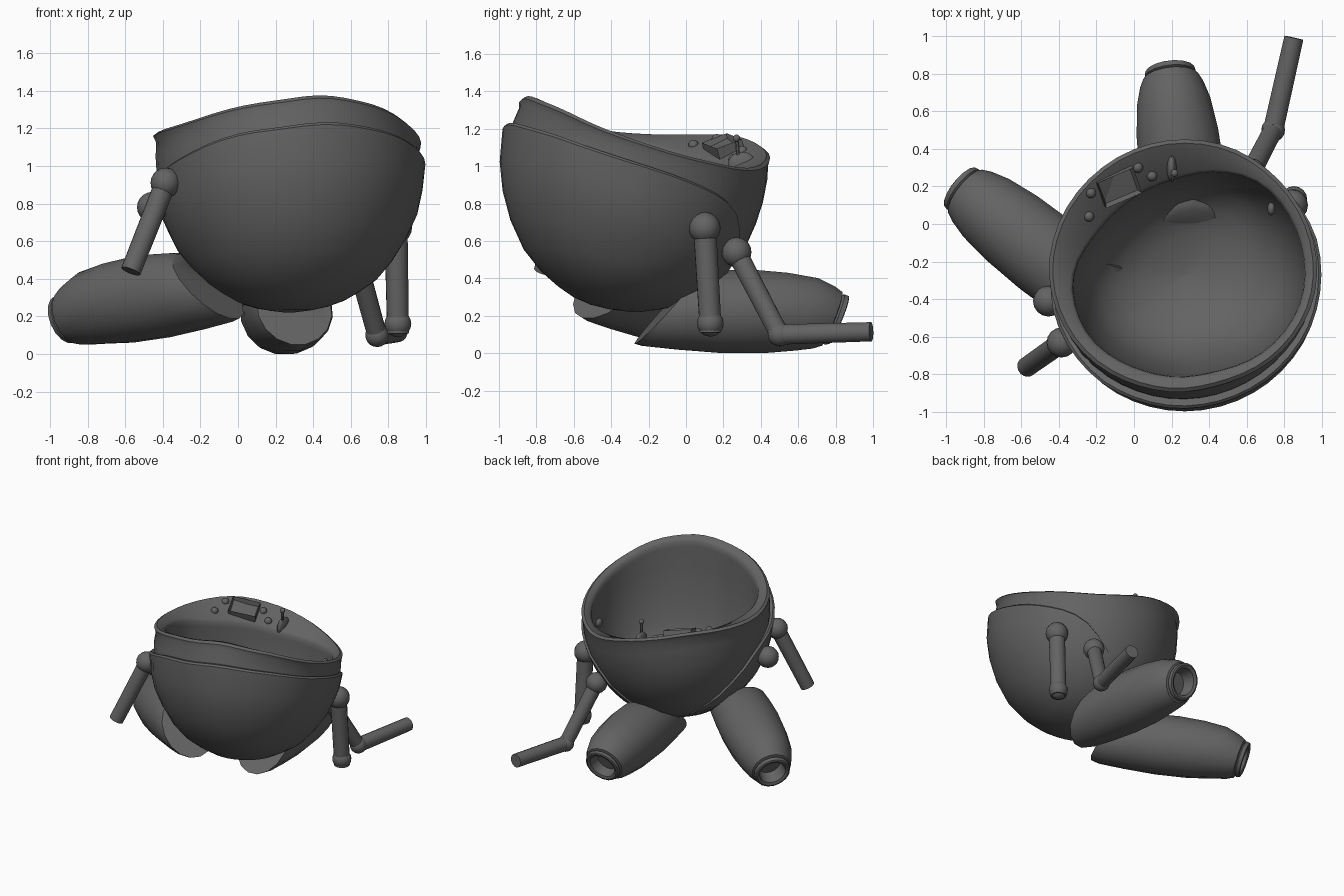
import bpy, bmesh, math
from mathutils import Vector, Euler

if "Cube" in bpy.data.objects:
    bpy.data.objects.remove(bpy.data.objects["Cube"])

CX, CY, N = 0.27, -0.27, 48

# angle, lip radius, opening radius, lip height, opening height, shell edge height
RIM = [(-72, .60, .535, 1.385, 1.365, 1.23), (-40, .645, .595, 1.32, 1.30, 1.17),
       (-10, .69, .64, 1.18, 1.16, 1.05), (20, .70, .64, 1.06, 1.03, .93),
       (50, .70, .635, .99, .97, .79), (68, .71, .585, .99, .96, .55),
       (97, .71, .505, 1.08, .99, .28), (131, .71, .49, 1.17, 1.05, .28),
       (158, .715, .52, 1.17, 1.08, .55), (180, .715, .60, 1.17, 1.14, .88),
       (212, .68, .61, 1.22, 1.20, 1.01), (245, .63, .555, 1.32, 1.29, 1.16),
       (288, .60, .535, 1.385, 1.365, 1.23)]
BOWL = [(.22, .02), (.235, .14), (.26, .24), (.30, .33), (.40, .47), (.55, .59),
        (.75, .68), (.95, .72), (1.1, .718), (1.3, .69), (1.5, .66)]
STEPS = (0, .015, .04, .08, .14, .22, .34, .5, .66, .82, 1)

GREY = bpy.data.materials.new("dark_grey")
GREY.diffuse_color = (.125, .125, .125, 1)
GREY.use_nodes = True
GREY.node_tree.nodes["Principled BSDF"].inputs["Base Color"].default_value = GREY.diffuse_color


def lerp_table(table, x):
    for a, b in zip(table, table[1:]):
        if x <= b[0]:
            t = (x - a[0]) / (b[0] - a[0])
            return [p + (q - p) * t for p, q in zip(a[1:], b[1:])]
    return list(table[-1][1:])


def rim(deg):
    samples = [lerp_table(RIM, (deg + d + 72) % 360 - 72) for d in (-9, -3, 3, 9)]
    return [sum(c) / 4 for c in zip(*samples)]


def bowl_r(z):
    return lerp_table(BOWL, z)[0]


def finish(name, bm, angle=40):
    bmesh.ops.recalc_face_normals(bm, faces=bm.faces[:])
    me = bpy.data.meshes.new(name)
    bm.to_mesh(me)
    bm.free()
    me.materials.append(GREY)
    ob = bpy.data.objects.new(name, me)
    bpy.context.collection.objects.link(ob)
    bpy.ops.object.select_all(action='DESELECT')
    ob.select_set(True)
    bpy.context.view_layer.objects.active = ob
    bpy.ops.object.shade_smooth_by_angle(angle=math.radians(angle))
    return ob


def skin(name, columns, cap_first=True, cap_last=True):
    """Join columns of points around a closed loop into one surface."""
    bm = bmesh.new()
    cols = [[bm.verts.new(p) for p in c] for c in columns]
    for a, b in zip(cols, cols[1:] + cols[:1]):
        for i in range(len(a) - 1):
            bm.faces.new((a[i], b[i], b[i + 1], a[i + 1]))
    if cap_first:
        bm.faces.new([c[0] for c in cols])
    if cap_last:
        bm.faces.new([c[-1] for c in cols])
    return finish(name, bm)


def around(profile_fn):
    cols = []
    for k in range(N):
        deg = 360 * k / N
        a = math.radians(deg)
        cols.append([(CX + r * math.cos(a), CY + r * math.sin(a), z)
                     for r, z in profile_fn(*rim(deg))])
    return cols


def hull_profile(ro, ri, zo, zi, ze):
    top = zo - .13
    tuck = .985 - .045 * max(0, min(1, (ze - .85) / .35))
    pts = []
    for s in STEPS:
        z = .23 + (top - .23) * s
        pts.append((bowl_r(z) * tuck, z))
    pts += [(ro * .6 + bowl_r(zo) * .4 * tuck, zo - .05), (ro + .01, zo - .015), (ro - .01, zo),
            (ri + .015, zi + .008), (ri, zi - .01), (ri - .003, zi - .05)]
    for k, g in ((.985, .8), (.95, .6), (.88, .4), (.78, .24), (.62, .13), (.4, .05), (.02, 0)):
        pts.append((ri * k, .29 + (zi - .29) * g))
    return pts


def shell_profile(ro, ri, zo, zi, ze):
    pts = []
    for s in STEPS:
        z = .22 + (ze - .22) * s
        pts.append((bowl_r(z) * 1.01, z))
    return pts + [(bowl_r(ze) * .99, ze + .012), (bowl_r(ze) * .93, ze)]


# Cockpit bowl with lip and dashboard, and the outer shell wrapped around its rear
skin("cockpit_hull", around(hull_profile))
skin("outer_shell", around(shell_profile), cap_last=False)


def tube(name, start, end, profile, sides, slant=(0, 0), droop=0):
    """Lathe (fraction along axis, radius) pairs about the line start-end;
    slant leans the two ends forward at the top, droop lowers the far end."""
    s, e = Vector(start), Vector(end)
    q = (e - s).to_track_quat('Z', 'Y')
    cols = []
    for k in range(sides):
        a = 2 * math.pi * (k + .5) / sides
        col = []
        for t, r in profile:
            off = q @ Vector((r * math.cos(a), r * math.sin(a), 0))
            t2 = t + off.z * (slant[0] * (1 - t) ** 2 + slant[1] * t ** 2)
            low = Vector((0, 0, -droop * max(0, (t - .8) / .2)))
            col.append(s + (e - s) * t2 + off + low)
        cols.append(col)
    return skin(name, cols)


def ball(name, loc, r, scale=(1, 1, 1)):
    bm = bmesh.new()
    bmesh.ops.create_uvsphere(bm, u_segments=16, v_segments=10, radius=r)
    for v in bm.verts:
        v.co = Vector(c * s for c, s in zip(v.co, scale)) + Vector(loc)
    return finish(name, bm)


# Twin thrusters, rear ends cut to the bowl, with nozzle collars facing slightly down
THRUST = [(0, .20), (.04, .21), (.2, .222), (.4, .23), (.62, .222), (.8, .2), (.9, .172),
          (.95, .148), (.955, .125), (.965, .138), (.99, .133), (.995, .12), (.985, .1), (.89, .085)]
tube("right_thruster", (.30, -.10, .24), (.19, .825, .20), THRUST, 16, (.9, .4), .025)
tube("left_thruster", (-.16, -.41, .36), (-.93, .20, .215), THRUST, 16, (.8, .2), .035)


# Arms: ball joints joined by tubes
def arm(name, points, r, joint_r):
    for i, (a, b) in enumerate(zip(points, points[1:])):
        ball(f"{name}_joint_{i + 1}", a, joint_r if i == 0 else r * 1.15)
        tube(f"{name}_tube_{i + 1}", a, b, [(0, r), (1, r * .95)], 16)


arm("right_upper_arm", [(.84, .10, .67), (.85, .13, .16), (.85, .13, .11)], .062, .085)
arm("right_lower_arm", [(.62, .27, .54), (.74, .50, .10), (.85, .99, .115)], .055, .08)
arm("left_upper_arm", [(-.385, -.63, .91), (-.57, -.76, .44)], .057, .08)
ball("left_lower_joint", (-.455, -.41, .78), .082)


# Dashboard controls
def dash_z(x, y):
    dx, dy = x - CX, y - CY
    ro, ri, zo, zi, ze = rim(math.degrees(math.atan2(dy, dx)))
    t = max(0, min(1, (math.hypot(dx, dy) - ri) / (ro - ri)))
    return zi + (zo - zi) * t


TILT = Euler((.35, .15, .40)).to_matrix().to_4x4()


def box(name, loc, size, inset=0):
    bm = bmesh.new()
    bmesh.ops.create_cube(bm, size=1)
    bmesh.ops.scale(bm, vec=size, verts=bm.verts)
    if inset:
        top = max(bm.faces, key=lambda f: f.calc_center_median().z)
        bmesh.ops.inset_region(bm, faces=[top], thickness=inset)
        bmesh.ops.translate(bm, verts=top.verts, vec=(0, 0, -size[2] * .5))
    bmesh.ops.transform(bm, matrix=TILT, verts=bm.verts)
    bmesh.ops.translate(bm, verts=bm.verts, vec=loc)
    return finish(name, bm, 20)


box("screen", (-.085, .20, dash_z(-.085, .20) + .01), (.21, .15, .07), .018)
for i, (x, y) in enumerate([(-.24, .04), (-.23, .165), (.02, .30), (.095, .255)]):
    ball(f"dash_knob_{i + 1}", (x, y, dash_z(x, y)), .028)
lz = dash_z(.20, .30)
ball("lever_base", (.20, .30, lz - .01), .075, (.35, 1, .9))
tube("lever_stick", (.205, .28, lz + .03), (.215, .27, lz + .13), [(0, .011), (1, .011)], 8)
ball("lever_grip", (.215, .27, lz + .13), .02)
ball("side_button", (.73, .08, .93), .035, (.6, 1, 1))
